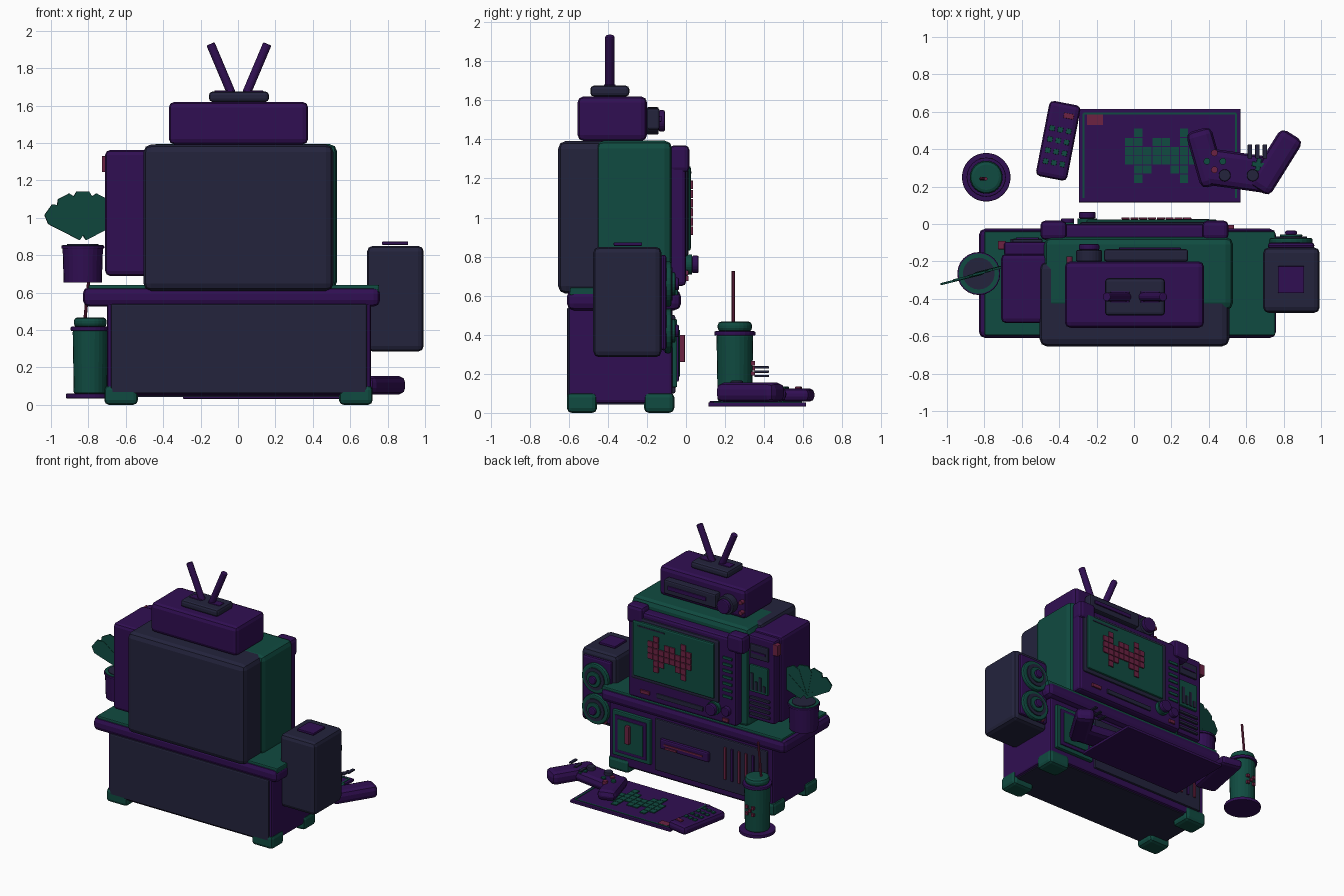
import bpy, bmesh, math
from mathutils import Vector, Matrix

def mat(name, c):
    m = bpy.data.materials.new(name)
    m.diffuse_color = (*c, 1)
    return m

PURPLE = mat("deep purple", (0.030, 0.0045, 0.085))
NAVY = mat("dark navy", (0.017, 0.017, 0.046))
GREEN = mat("dark teal green", (0.005, 0.070, 0.052))
RED = mat("muted crimson", (0.150, 0.016, 0.055))

def finish(bm, name, m, bevel=0.0, seg=2):
    me = bpy.data.meshes.new(name)
    bmesh.ops.recalc_face_normals(bm, faces=bm.faces)
    bm.to_mesh(me)
    bm.free()
    me.materials.append(m)
    o = bpy.data.objects.new(name, me)
    bpy.context.collection.objects.link(o)
    if bevel:
        b = o.modifiers.new("bevel", "BEVEL")
        b.width, b.segments, b.limit_method = bevel, seg, "ANGLE"
    return o

def box(name, x, y, z, m, bevel=0.0, rot=0.0):
    """Box from (min, max) pairs, optionally turned about its own vertical axis."""
    bm = bmesh.new()
    bmesh.ops.create_cube(bm, size=1)
    size = [b - a for a, b in (x, y, z)]
    mid = [(a + b) / 2 for a, b in (x, y, z)]
    bmesh.ops.scale(bm, vec=size, verts=bm.verts)
    o = finish(bm, name, m, bevel)
    o.location = mid
    o.rotation_euler.z = math.radians(rot)
    return o

def rod(name, a, b, r, m, r2=None, n=24, bevel=0.0):
    """Cylinder or cone from point a to point b."""
    a, b = Vector(a), Vector(b)
    d = b - a
    bm = bmesh.new()
    bmesh.ops.create_cone(bm, cap_ends=True, segments=n, radius1=r,
                          radius2=r if r2 is None else r2, depth=d.length)
    M = Matrix.Translation((a + b) / 2) @ Vector((0, 0, 1)).rotation_difference(d).to_matrix().to_4x4()
    bmesh.ops.transform(bm, matrix=M, verts=bm.verts)
    return finish(bm, name, m, bevel)

def dial(name, x, z, y0, y1, r, m, bevel=0.0):
    return rod(name, (x, y0, z), (x, y1, z), r, m, bevel=bevel)

INVADER = [".X....X.", "XX.XX.XX", "XXXXXXXX", "XXXXXXXX", ".XX..XX.", ".X....X."]

def invader(name, m, px, place):
    for r, row in enumerate(INVADER):
        for c, ch in enumerate(row):
            if ch == "X":
                place(f"{name}_{r}_{c}", (c - 3.5) * px, (2.5 - r) * px, px * 0.46, m)

# cabinet
box("cabinet_body", (-0.70, 0.71), (-0.60, -0.07), (0.05, 0.55), PURPLE, 0.015)
box("cabinet_back_panel", (-0.68, 0.69), (-0.61, -0.58), (0.06, 0.54), NAVY, 0.01)
box("cabinet_underside", (-0.68, 0.69), (-0.58, -0.09), (0.042, 0.07), NAVY)
for x in (-0.715, 0.54):
    for y in (-0.61, -0.215):
        box("cabinet_foot", (x, x + 0.18), (y, y + 0.155), (0, 0.105), GREEN, 0.025)
box("table_top", (-0.83, 0.76), (-0.61, -0.025), (0.525, 0.63), PURPLE, 0.035)
box("table_inlay", (-0.80, 0.755), (-0.595, -0.04), (0.60, 0.642), GREEN, 0.008)
box("cabinet_front_panel", (-0.66, 0.31), (-0.08, -0.055), (0.10, 0.50), NAVY, 0.008)
box("door_frame", (0.34, 0.67), (-0.08, -0.045), (0.13, 0.48), GREEN, 0.008)
box("door_trim", (0.37, 0.64), (-0.05, -0.037), (0.16, 0.45), PURPLE, 0.005)
box("door_panel", (0.395, 0.615), (-0.04, -0.03), (0.185, 0.425), GREEN, 0.005)
box("door_handle", (0.50, 0.535), (-0.035, -0.005), (0.26, 0.40), RED, 0.005)
box("drawer_front", (-0.17, 0.25), (-0.06, -0.03), (0.29, 0.37), PURPLE, 0.012)
box("drawer_line", (-0.12, 0.21), (-0.035, -0.024), (0.325, 0.337), RED)
box("drawer_label", (0.10, 0.20), (-0.035, -0.022), (0.30, 0.315), RED)
for i in range(6):
    box("cabinet_slat", (-0.31 - i * 0.06, -0.29 - i * 0.06), (-0.06, -0.045), (0.19, 0.44),
        PURPLE if i % 3 == 1 else RED, 0.003)

# television
box("tv_shell_rear", (-0.505, 0.51), (-0.655, -0.20), (0.61, 1.392), NAVY, 0.04)
box("tv_shell_front", (-0.48, 0.53), (-0.46, -0.07), (0.62, 1.394), GREEN, 0.04)
box("tv_bezel", (-0.43, 0.50), (-0.09, 0.0), (0.65, 1.33), PURPLE, 0.02)
for x in (-0.50, 0.365):
    box("bezel_corner", (x, x + 0.14), (-0.085, 0.018), (1.23, 1.37), PURPLE, 0.025)
box("screen_surround", (-0.29, 0.47), (-0.02, 0.012), (0.80, 1.29), NAVY, 0.015)
box("screen_glass", (-0.255, 0.445), (0.0, 0.025), (0.83, 1.265), GREEN, 0.012)
box("screen_glare", (0.17, 0.40), (0.02, 0.028), (1.225, 1.235), NAVY)
invader("screen_pixel", RED, 0.047, lambda n, u, v, h, m: box(
    n, (0.12 - u - h, 0.12 - u + h), (0.025, 0.036), (1.05 + v - h, 1.05 + v + h), m, 0.003))
dial("tv_knob_base", -0.25, 0.76, -0.01, 0.03, 0.052, GREEN)
dial("tv_knob", -0.25, 0.76, 0.03, 0.065, 0.045, PURPLE, 0.008)
dial("tv_small_knob", -0.355, 0.76, -0.01, 0.03, 0.035, PURPLE, 0.006)
box("tv_power_light", (0.31, 0.39), (-0.01, 0.012), (0.705, 0.73), RED)
box("tv_label", (-0.37, -0.32), (-0.01, 0.012), (0.675, 0.70), RED)
box("tv_lower_strip", (-0.15, 0.25), (-0.01, 0.01), (0.70, 0.735), NAVY, 0.005)
for i in range(7):
    box("tv_speaker_slot", (-0.40, -0.32), (-0.01, 0.008), (0.86 + i * 0.05, 0.88 + i * 0.05), GREEN)

# player on top with antenna
box("player_body", (-0.37, 0.375), (-0.555, -0.20), (1.392, 1.62), PURPLE, 0.03)
box("player_face", (-0.16, 0.29), (-0.20, -0.135), (1.45, 1.56), NAVY, 0.012)
box("player_slot", (-0.08, 0.25), (-0.137, -0.125), (1.49, 1.52), PURPLE, 0.004)
dial("player_knob_ring", -0.24, 1.495, -0.20, -0.14, 0.07, NAVY, 0.006)
dial("player_knob", -0.24, 1.495, -0.14, -0.108, 0.055, PURPLE, 0.008)
for z in (1.45, 1.53):
    dial("player_button", -0.345, z, -0.21, -0.175, 0.016, RED)
box("antenna_base", (-0.155, 0.165), (-0.49, -0.29), (1.62, 1.675), NAVY, 0.018)
for s in (-1, 1):
    rod("antenna", (0.005 + s * 0.04, -0.39, 1.665), (0.005 + s * 0.152, -0.39, 1.93), 0.024, PURPLE, n=14, bevel=0.007)
    box("antenna_socket", (0.005 + s * 0.08 - 0.05, 0.005 + s * 0.08 + 0.05), (-0.42, -0.36), (1.67, 1.682), PURPLE, 0.004)

# console tower beside the television
box("tower_body", (-0.71, -0.40), (-0.53, -0.16), (0.69, 1.362), PURPLE, 0.025)
box("tower_front", (-0.695, -0.465), (-0.17, -0.095), (0.70, 1.35), PURPLE, 0.015)
box("tower_drive", (-0.65, -0.49), (-0.10, -0.08), (1.18, 1.29), NAVY, 0.008)
box("tower_drive_slot", (-0.63, -0.51), (-0.085, -0.073), (1.225, 1.24), PURPLE)
box("tower_display", (-0.65, -0.49), (-0.10, -0.078), (0.92, 1.13), GREEN, 0.008)
for i, h in enumerate((0.05, 0.11, 0.07, 0.13)):
    box("display_bar", (-0.63 + i * 0.034, -0.61 + i * 0.034), (-0.08, -0.071), (0.94, 0.94 + h), NAVY)
for i in range(4):
    box("tower_vent", (-0.66, -0.49), (-0.10, -0.08), (0.735 + i * 0.042, 0.755 + i * 0.042), NAVY, 0.004)
box("tower_red_tab", (-0.728, -0.685), (-0.135, -0.09), (1.245, 1.33), RED, 0.004)

# loudspeaker
box("speaker_body", (0.69, 0.993), (-0.475, -0.125), (0.285, 0.85), NAVY, 0.03)
box("speaker_face", (0.715, 0.965), (-0.13, -0.10), (0.32, 0.81), PURPLE, 0.015)
for z in (0.42, 0.66):
    dial("cone_ring", 0.84, z, -0.11, -0.075, 0.115, GREEN, 0.01)
    dial("cone_inset", 0.84, z, -0.08, -0.068, 0.085, NAVY)
    dial("cone_disc", 0.84, z, -0.07, -0.055, 0.06, GREEN, 0.006)
    dial("cone_cap", 0.84, z, -0.06, -0.035, 0.032, PURPLE, 0.01)
for x in (0.76, 0.80):
    dial("speaker_light", x, 0.335, -0.11, -0.085, 0.012, RED)
box("speaker_top_plate", (0.77, 0.91), (-0.37, -0.225), (0.855, 0.873), PURPLE, 0.004)

# potted plant
PX, PY = -0.83, -0.265
rod("pot", (PX, PY, 0.655), (PX, PY, 0.84), 0.102, PURPLE, 0.108)
rod("pot_rim", (PX, PY, 0.835), (PX, PY, 0.852), 0.115, PURPLE, bevel=0.005)
rod("pot_band", (PX, PY, 0.85), (PX, PY, 0.856), 0.108, GREEN)
rod("pot_soil", (PX, PY, 0.853), (PX, PY, 0.861), 0.085, NAVY)
for i in range(5):
    bm = bmesh.new()
    a = math.radians(-54 + 27 * i)
    prof = [(-0.03, 0), (-0.062, 0.19), (-0.035, 0.235), (0.035, 0.235), (0.062, 0.19), (0.03, 0)]
    vs = [bm.verts.new((u * math.cos(a) + v * math.sin(a), -0.006, v * math.cos(a) - u * math.sin(a))) for u, v in prof]
    f = bm.faces.new(vs)
    ext = bmesh.ops.extrude_face_region(bm, geom=[f])["geom"]
    bmesh.ops.translate(bm, vec=(0, 0.012, 0), verts=[g for g in ext if isinstance(g, bmesh.types.BMVert)])
    leaf = finish(bm, "plant_leaf", GREEN)
    leaf.location = (PX, PY + (i - 2) * 0.003, 0.905)
    leaf.rotation_euler.z = math.radians(14)

# drinking cup with straw
CX, CY = -0.79, 0.25
rod("saucer", (CX, CY, 0.035), (CX, CY, 0.06), 0.13, PURPLE, n=32, bevel=0.005)
rod("cup", (CX, CY, 0.06), (CX, CY, 0.40), 0.088, GREEN, 0.094, bevel=0.01)
rod("cup_rim", (CX, CY, 0.395), (CX, CY, 0.418), 0.105, PURPLE, bevel=0.006)
rod("cup_lid", (CX, CY, 0.415), (CX, CY, 0.468), 0.088, GREEN, bevel=0.02)
rod("straw", (CX - 0.028, CY - 0.008, 0.46), (CX - 0.002, CY - 0.008, 0.725), 0.009, RED, n=10)
for u, v in ((0, 0), (1, 1), (-1, 1), (1, -1), (-1, -1)):
    box("cup_mark", (CX + u * 0.026 - 0.011, CX + u * 0.026 + 0.011), (CY + 0.082, CY + 0.102),
        (0.217 + v * 0.026, 0.239 + v * 0.026), RED)

# floor mat with pixel figure
box("mat", (-0.295, 0.57), (0.115, 0.615), (0.032, 0.054), PURPLE, 0.005)
for x in (-0.27, 0.545):
    box("mat_side_line", (x - 0.006, x + 0.006), (0.14, 0.59), (0.05, 0.058), GREEN)
box("mat_edge_line", (-0.27, 0.545), (0.585, 0.595), (0.05, 0.058), GREEN)
box("mat_tag", (-0.25, -0.165), (0.53, 0.585), (0.05, 0.059), RED)
invader("mat_pixel", GREEN, 0.049, lambda n, u, v, h, m: box(
    n, (0.145 + u - h, 0.145 + u + h), (0.365 + v - h, 0.365 + v + h), (0.05, 0.061), m))

# remote control
def on_remote(u, v):
    a = math.radians(-11)
    return (-0.405 + u * math.cos(a) - v * math.sin(a), 0.445 + u * math.sin(a) + v * math.cos(a))

box("remote_body", (-0.49, -0.32), (0.24, 0.65), (0.058, 0.125), PURPLE, 0.025, -11)
for r in range(4):
    for c in range(3):
        x, y = on_remote((c - 1) * 0.045, -0.12 + r * 0.06)
        box("remote_button", (x - 0.014, x + 0.014), (y - 0.014, y + 0.014), (0.12, 0.134), GREEN, 0.003, -11)
x, y = on_remote(0.03, 0.14)
box("remote_power", (x - 0.027, x + 0.027), (y - 0.014, y + 0.014), (0.12, 0.134), RED, 0.003, -11)

# game controller
box("controller_body", (0.38, 0.76), (0.185, 0.38), (0.06, 0.14), PURPLE, 0.035, -8)
box("controller_left_grip", (0.315, 0.455), (0.20, 0.51), (0.055, 0.135), PURPLE, 0.035, 16)
box("controller_right_grip", (0.685, 0.825), (0.155, 0.505), (0.055, 0.155), PURPLE, 0.035, -32)
for x, y, m in ((0.43, 0.38, RED), (0.475, 0.335, GREEN), (0.43, 0.29, RED), (0.39, 0.335, GREEN)):
    rod("controller_button", (x, y, 0.12), (x, y, 0.15), 0.018, m, n=14)
box("direction_pad_bar", (0.63, 0.70), (0.305, 0.33), (0.13, 0.15), GREEN, 0.003, -8)
box("direction_pad_post", (0.653, 0.678), (0.283, 0.352), (0.13, 0.149), GREEN, 0.003, -8)
for x in (0.485, 0.635):
    rod("thumb_stick", (x, 0.26, 0.13), (x, 0.26, 0.165), 0.032, NAVY, n=18, bevel=0.006)
for i in range(3):
    x = 0.62 + i * 0.04
    box("controller_trigger", (x - 0.012, x + 0.012), (0.35, 0.425), (0.183 + i * 0.022, 0.195 + i * 0.022), NAVY, 0.003)
